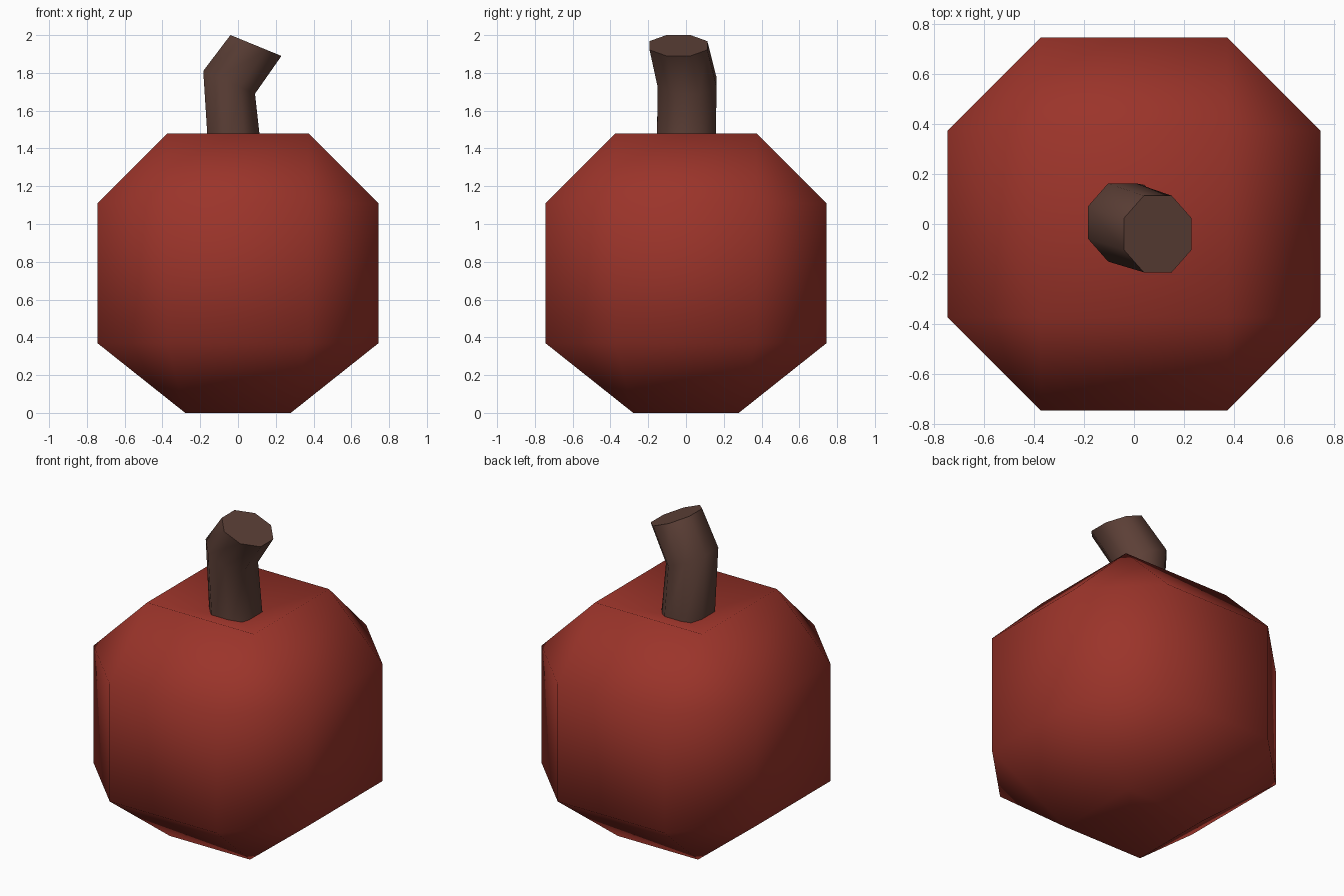
import bpy, bmesh, math

if "Cube" in bpy.data.objects:
    bpy.data.objects.remove(bpy.data.objects["Cube"])


def material(name, rgb):
    m = bpy.data.materials.new(name)
    m.diffuse_color = (*rgb, 1.0)
    m.use_nodes = True
    m.node_tree.nodes["Principled BSDF"].inputs["Base Color"].default_value = m.diffuse_color
    return m


def add_object(name, bm, mat):
    bmesh.ops.recalc_face_normals(bm, faces=bm.faces[:])
    me = bpy.data.meshes.new(name)
    bm.to_mesh(me)
    bm.free()
    me.materials.append(mat)
    ob = bpy.data.objects.new(name, me)
    bpy.context.collection.objects.link(ob)
    return ob


red = material("apple red", (0.328, 0.034, 0.023))
brown = material("stem brown", (0.109, 0.051, 0.038))

# Fruit: a heavily chamfered cube with a narrower foot and dimpled ends
R, H = 0.745, 0.74
bm = bmesh.new()
bmesh.ops.create_cube(bm, size=2 * R)
bmesh.ops.bevel(bm, geom=bm.edges[:], offset=R / 2, segments=1,
                affect='EDGES', profile=0.5, clamp_overlap=False)
for v in bm.verts:
    v.co.z = v.co.z * H / R + H
    if v.co.z < 0.01:
        v.co.x *= 0.75
        v.co.y *= 0.75
bm.normal_update()
for sign, z in ((1, 2 * H - 0.14), (-1, 0.06)):
    ends = [f for f in bm.faces if f.normal.z * sign > 0.99]
    for v in bmesh.ops.poke(bm, faces=ends)["verts"]:
        v.co.z = z
    bm.normal_update()
for f in bm.faces:
    f.smooth = True
add_object("fruit", bm, red)

# Stem: bent eight-sided tube; centre, half widths and tilt of each ring
rings = [((-0.01, 0.0, 1.31), 0.142, 0.155, 0.0),
         ((-0.047, 0.006, 1.75), 0.137, 0.156, -0.44),
         ((0.095, -0.04, 1.945), 0.135, 0.153, -0.41)]
bm = bmesh.new()
loops = []
for (cx, cy, cz), ax, ay, tilt in rings:
    loop = []
    for i in range(8):
        a = math.radians(22.5 + 45 * i)
        k = 1 / math.cos(math.radians(22.5))
        dx, dy = ax * k * math.cos(a), ay * k * math.sin(a)
        loop.append(bm.verts.new((cx + dx, cy + dy, cz + tilt * dx)))
    loops.append(loop)
for lo, hi in zip(loops, loops[1:]):
    for i in range(8):
        j = (i + 1) % 8
        bm.faces.new((lo[i], lo[j], hi[j], hi[i])).smooth = True
caps = [bm.faces.new(loops[0][::-1]), bm.faces.new(loops[-1])]
for f in caps:
    for e in f.edges:
        e.smooth = False
add_object("stem", bm, brown)
